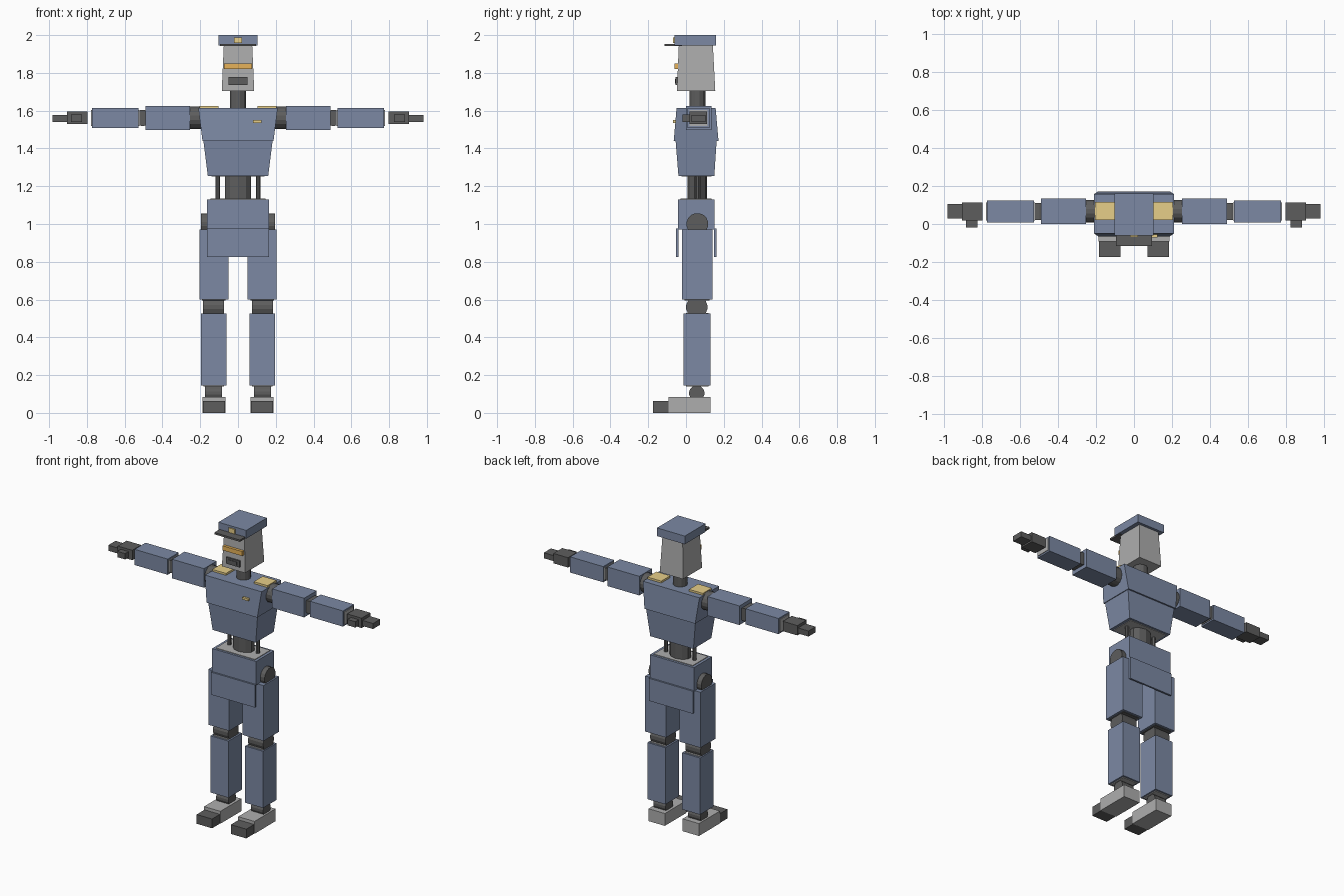
import bpy, math
from mathutils import Matrix

if "Cube" in bpy.data.objects:
    bpy.data.objects.remove(bpy.data.objects["Cube"])


def material(name, rgb):
    m = bpy.data.materials.new(name)
    m.diffuse_color = (*rgb, 1)
    m.use_nodes = True
    m.node_tree.nodes["Principled BSDF"].inputs["Base Color"].default_value = m.diffuse_color
    return m


BLUE = material("uniform_blue", (0.20, 0.25, 0.37))
DARK = material("dark_metal", (0.11, 0.11, 0.11))
GREY = material("light_metal", (0.42, 0.42, 0.42))
GOLD = material("gold", (0.80, 0.62, 0.25))
AMBER = material("amber", (0.80, 0.45, 0.10))


def finish(name, mesh, mat, mirror):
    ob = bpy.data.objects.new(name, mesh)
    bpy.context.collection.objects.link(ob)
    mesh.materials.append(mat)
    if mirror:
        ob.modifiers.new("other_side", 'MIRROR')
    return ob


def block(name, x, y, z, mat, mirror=False, top=None):
    """Box from (min, max) ranges; top = (x range, y range) tapers the upper face."""
    tx, ty = top or (x, y)
    v = []
    for (a, b), (c, d), h in ((x, y, z[0]), (tx, ty, z[1])):
        v += [(a, c, h), (b, c, h), (b, d, h), (a, d, h)]
    f = [(3, 2, 1, 0), (4, 5, 6, 7)] + [(i, (i + 1) % 4, (i + 1) % 4 + 4, i + 4) for i in range(4)]
    me = bpy.data.meshes.new(name)
    me.from_pydata(v, [], f)
    return finish(name, me, mat, mirror)


def rod(name, centre, r, length, axis, mat, mirror=False, sides=16):
    """Flat-sided cylinder along x, y or z."""
    v = [(r * math.cos(2 * math.pi * (i + .5) / sides), r * math.sin(2 * math.pi * (i + .5) / sides), h)
         for h in (-length / 2, length / 2) for i in range(sides)]
    f = [tuple(reversed(range(sides))), tuple(range(sides, 2 * sides))]
    f += [(i, (i + 1) % sides, (i + 1) % sides + sides, i + sides) for i in range(sides)]
    me = bpy.data.meshes.new(name)
    me.from_pydata(v, [], f)
    turn = {'x': Matrix.Rotation(math.pi / 2, 4, 'Y'),
            'y': Matrix.Rotation(math.pi / 2, 4, 'X'), 'z': Matrix()}[axis]
    me.transform(Matrix.Translation(centre) @ turn)
    return finish(name, me, mat, mirror)


def sym(a):
    return (-a, a)


# Cap
block("cap", sym(.103), (-.06, .16), (1.945, 2.0), BLUE)
block("cap_brim", sym(.095), (-.115, -.02), (1.942, 1.954), DARK)
block("cap_badge", sym(.022), (-.068, -.055), (1.957, 1.987), GOLD)

# Head and neck
block("head", sym(.086), (-.048, .155), (1.705, 1.95), GREY, top=(sym(.075), (-.038, .142)))
block("eye_band", sym(.073), (-.06, -.03), (1.82, 1.85), AMBER)
block("mouth_frame", sym(.051), (-.055, -.03), (1.735, 1.778), DARK)
block("mouth_grille", sym(.03), (-.058, -.03), (1.745, 1.767), DARK)
rod("neck", (0, .06, 1.65), .044, .13, 'z', DARK, sides=12)

# Torso
block("chest", sym(.188), (-.065, .172), (1.44, 1.613), BLUE, top=(sym(.21), (-.05, .157)))
block("abdomen", sym(.16), (-.04, .15), (1.255, 1.44), BLUE, top=(sym(.183), (-.055, .162)))
block("abdomen_base", sym(.14), (-.025, .135), (1.251, 1.26), GREY)
block("epaulette", (.103, .205), (.02, .115), (1.605, 1.626), GOLD, mirror=True)
block("chest_badge", (.08, .125), (-.07, -.05), (1.535, 1.55), GOLD)
rod("spine", (0, .06, 1.19), .072, .16, 'z', DARK, sides=10).data.transform(
    Matrix.Translation((0, .06, 0)) @ Matrix.Diagonal((1, .72, 1, 1)) @ Matrix.Translation((0, -.06, 0)))
rod("waist_strut", (.106, .06, 1.19), .013, .16, 'z', DARK, mirror=True, sides=8)

# Pelvis and hanging skirt flaps
block("pelvis", sym(.163), (-.042, .15), (.97, 1.13), BLUE)
block("pelvis_plate", sym(.145), (-.028, .135), (1.12, 1.134), GREY)
block("front_flap", sym(.163), (-.053, -.041), (.825, .976), BLUE)
block("back_flap", sym(.163), (.149, .161), (.825, .976), BLUE)

# Legs
rod("hip_joint", (.155, .06, 1.0), .058, .08, 'x', DARK, mirror=True)
block("thigh", (.05, .205), (-.022, .14), (.6, .972), BLUE, mirror=True)
block("thigh_core", (.065, .19), (-.007, .125), (.596, .61), DARK, mirror=True)
rod("knee_joint", (.13, .057, .56), .057, .113, 'x', DARK, mirror=True)
block("shin", (.062, .195), (-.013, .13), (.145, .525), BLUE, mirror=True)
block("shin_core", (.074, .183), (-.001, .118), (.14, .529), GREY, mirror=True)
rod("ankle_joint", (.129, .057, .105), .041, .09, 'x', DARK, mirror=True)
block("foot", (.066, .187), (-.092, .13), (0, .083), GREY, mirror=True)
block("toe", (.07, .184), (-.175, -.09), (0, .062), DARK, mirror=True)

# Arms
rod("shoulder_joint", (.225, .067, 1.562), .061, .07, 'x', DARK, mirror=True)
block("upper_arm", (.253, .49), (.001, .134), (1.497, 1.625), BLUE, mirror=True)
rod("elbow_joint", (.505, .066, 1.562), .043, .09, 'y', DARK, mirror=True)
block("forearm", (.527, .773), (.008, .124), (1.508, 1.613), BLUE, mirror=True)
block("forearm_core", (.522, .778), (.018, .114), (1.518, 1.603), GREY, mirror=True)

# Hands
block("palm", (.797, .905), (.018, .112), (1.53, 1.596), DARK, mirror=True)
block("fingers", (.9, .982), (.028, .104), (1.54, 1.577), DARK, mirror=True)
block("thumb", (.825, .883), (-.018, .02), (1.541, 1.58), DARK, mirror=True)
